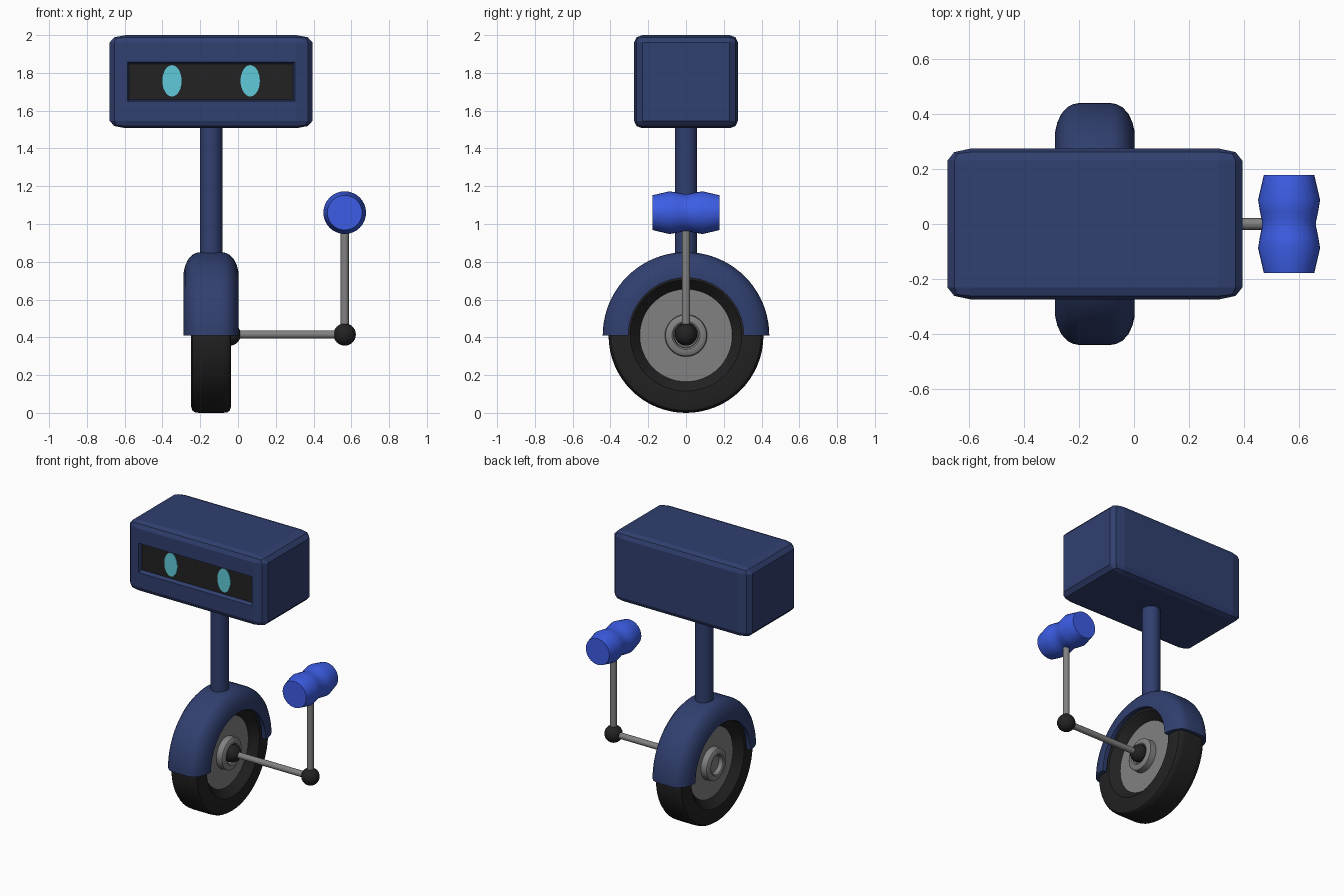
import bpy, bmesh, math
from mathutils import Matrix, Vector

if "Cube" in bpy.data.objects:
    bpy.data.objects.remove(bpy.data.objects["Cube"])


def material(name, rgb):
    m = bpy.data.materials.new(name)
    m.diffuse_color = (*rgb, 1)
    m.use_nodes = True
    m.node_tree.nodes["Principled BSDF"].inputs["Base Color"].default_value = m.diffuse_color
    return m


NAVY = material("navy", (0.030, 0.050, 0.160))
BLUE = material("bright blue", (0.045, 0.110, 0.780))
BLACK = material("black", (0.016, 0.016, 0.016))
GREY = material("grey", (0.220, 0.220, 0.220))
TEAL = material("teal", (0.115, 0.600, 0.700))

CX = -0.1425          # centre line of wheel, neck and head
WHEEL = Vector((CX, 0, 0.41))
ROT = {"x": Matrix.Rotation(math.radians(90), 4, "Y"),
       "y": Matrix.Rotation(math.radians(-90), 4, "X"),
       "z": Matrix.Identity(4)}


def finish(bm, name, mats, loc, angle=35):
    bmesh.ops.recalc_face_normals(bm, faces=bm.faces)
    me = bpy.data.meshes.new(name)
    bm.to_mesh(me)
    bm.free()
    ob = bpy.data.objects.new(name, me)
    ob.location = loc
    bpy.context.collection.objects.link(ob)
    for m in mats:
        me.materials.append(m)
    if angle:
        bpy.ops.object.select_all(action="DESELECT")
        ob.select_set(True)
        bpy.context.view_layer.objects.active = ob
        bpy.ops.object.shade_smooth_by_angle(angle=math.radians(angle))
    return ob


def lathe(name, profile, axis, loc, mat, steps=48, closed=False, half=False, angle=35):
    """Turn (position along axis, radius) points; half sweeps the upper side only."""
    bm = bmesh.new()
    turn = math.pi if half else 2 * math.pi
    rings = []
    for i in range(steps + 1 if half else steps):
        t = turn * i / steps + (math.pi / 2 if half else 0)
        rings.append([bm.verts.new((r * math.cos(t), r * math.sin(t), a)) for a, r in profile])
    n = len(profile)
    for i in range(steps):
        p, q = rings[i], rings[(i + 1) % len(rings)]
        for j in range(n if closed else n - 1):
            k = (j + 1) % n
            bm.faces.new((p[j], p[k], q[k], q[j]))
    if half:
        bm.faces.new(rings[0])
        bm.faces.new(rings[-1])
    bmesh.ops.remove_doubles(bm, verts=bm.verts, dist=1e-5)
    bmesh.ops.transform(bm, matrix=ROT[axis], verts=bm.verts)
    return finish(bm, name, [mat], loc, angle)


def rod(name, axis, loc, length, radius, mat):
    h = length / 2
    return lathe(name, [(-h, 0), (-h, radius), (h, radius), (h, 0)], axis, loc, mat, 32)


def ball(name, loc, radius):
    bm = bmesh.new()
    bmesh.ops.create_uvsphere(bm, u_segments=32, v_segments=16, radius=radius)
    return finish(bm, name, [BLACK], loc)


def mirrored(side):
    return side + [(-a, r) for a, r in reversed(side)]


# Head: bevelled cube stretched to size, with a recessed dark screen
bm = bmesh.new()
bmesh.ops.create_cube(bm, size=2)
bmesh.ops.bevel(bm, geom=bm.edges[:], offset=0.16, segments=2, profile=0.5, affect="EDGES")
bmesh.ops.scale(bm, vec=(0.5375, 0.275, 0.2465), verts=bm.verts)
front = min(bm.faces, key=lambda f: f.calc_center_median().y)
bmesh.ops.inset_region(bm, faces=[front], thickness=0.01)
for v in front.verts:
    v.co.x = 0.443 if v.co.x > 0 else -0.443
    v.co.z = 0.1035 if v.co.z > 0 else -0.1035
bmesh.ops.inset_region(bm, faces=[front], thickness=0.013)
for v in front.verts:
    v.co.y += 0.03
front.material_index = 1
finish(bm, "head", [NAVY, BLACK], (CX, 0, 1.7535), angle=0)

# Eyes: thin oval plates on the screen
for side in (-1, 1):
    eye = rod("eye", "y", (CX + side * 0.207, -0.2465, 1.758), 0.006, 1, TEAL)
    eye.scale = (0.051, 1, 0.083)

# Neck
rod("neck", "z", (CX, 0, 1.17), 0.72, 0.0595, NAVY)

# Fender: thick half ring around the tyre
outer = [(0.145, 0.305), (0.145, 0.335), (0.137, 0.370), (0.122, 0.402),
         (0.100, 0.426), (0.078, 0.437), (0.055, 0.441)]
inner = [(0.050, 0.418), (0.085, 0.413), (0.108, 0.390), (0.115, 0.350), (0.115, 0.305)]
lathe("fender", mirrored(outer) + [(-a, r) for a, r in reversed(inner)] + inner,
      "x", WHEEL, NAVY, 40, closed=True, half=True, angle=40)

# Tyre with sloping inner walls
lathe("tyre", mirrored([(0.050, 0.243), (0.095, 0.285), (0.105, 0.295), (0.105, 0.380),
                        (0.099, 0.398), (0.084, 0.408), (0.060, 0.410)]),
      "x", WHEEL, BLACK, 64, closed=True)

# Wheel disc and raised hub with a bore in each end
lathe("wheel_disc", mirrored([(0.052, 0), (0.052, 0.250)]), "x", WHEEL, GREY, 64)
lathe("hub", mirrored([(0.070, 0), (0.070, 0.062), (0.098, 0.066), (0.104, 0.074),
                       (0.104, 0.095), (0.095, 0.109), (0.050, 0.112)]), "x", WHEEL, GREY)

# Arm: shoulder and elbow balls joined by two rods
ball("shoulder_joint", (-0.044, 0, 0.415), 0.059)
rod("upper_arm", "x", (0.26, 0, 0.415), 0.61, 0.021, GREY)
ball("elbow_joint", (0.565, 0, 0.415), 0.059)
rod("forearm", "z", (0.565, 0, 0.70), 0.57, 0.022, GREY)

# Hand: waisted drum lying front to back
lathe("hand", mirrored([(0.178, 0), (0.178, 0.092), (0.088, 0.113), (0.045, 0.106),
                        (0.012, 0.099)]), "y", (0.565, 0, 1.06), BLUE, 32)
